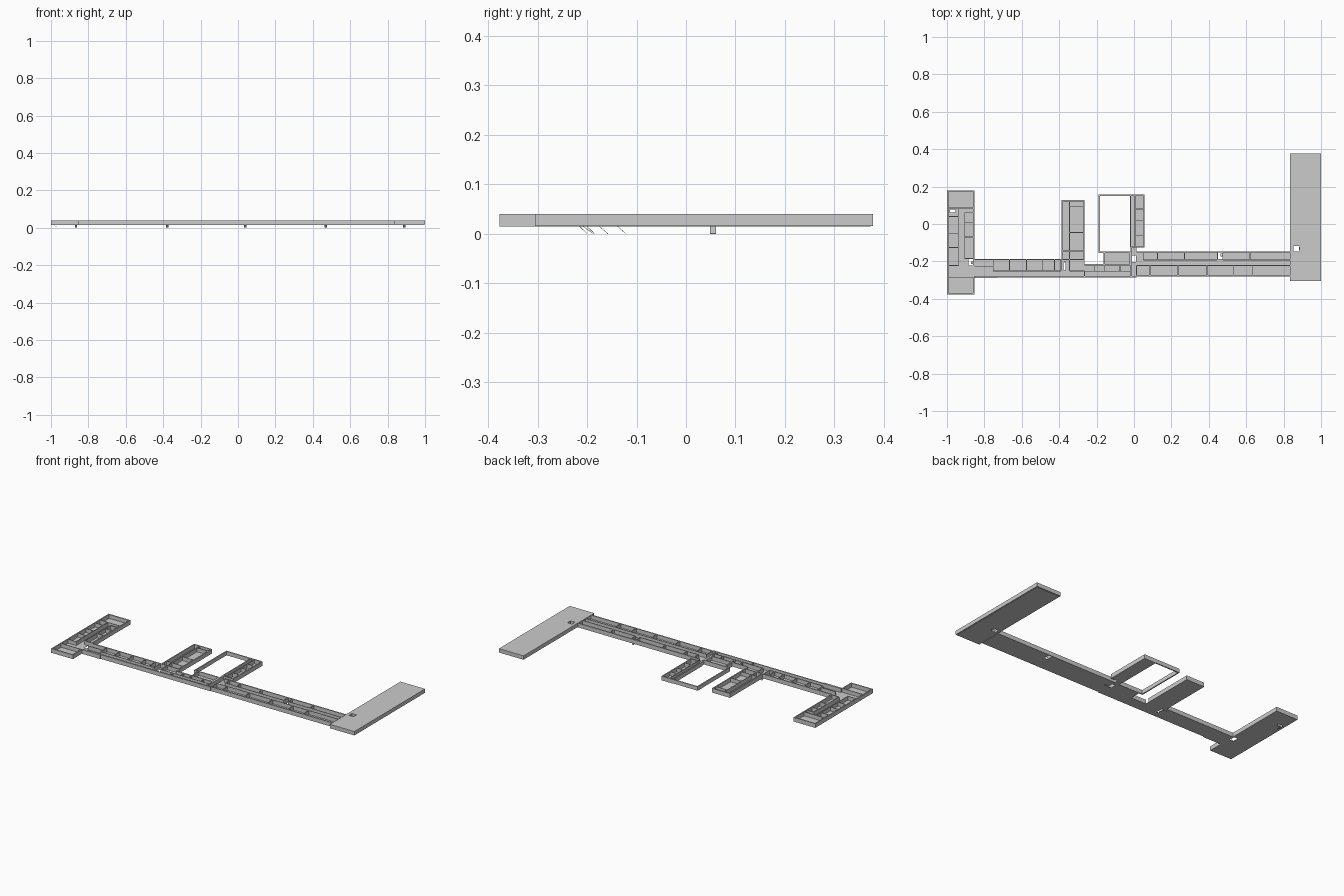
import bpy, bmesh
from mathutils import Vector

if "Cube" in bpy.data.objects:
    bpy.data.objects.remove(bpy.data.objects["Cube"])

FLOOR, BASE, TOP = 0.0145, 0.0162, 0.04   # floor underside, wall foot, wall top
OUT, IN = 0.007, 0.004                    # outer and inner wall thickness


def add_box(bm, x0, x1, y0, y1, z0, z1):
    v = [bm.verts.new((x, y, z)) for z in (z0, z1)
         for x, y in ((x0, y0), (x1, y0), (x1, y1), (x0, y1))]
    for f in ((3, 2, 1, 0), (4, 5, 6, 7), (0, 1, 5, 4),
              (1, 2, 6, 5), (2, 3, 7, 6), (3, 0, 4, 7)):
        bm.faces.new([v[i] for i in f])


def finish(bm, name):
    me = bpy.data.meshes.new(name)
    bm.to_mesh(me)
    bm.free()
    ob = bpy.data.objects.new(name, me)
    bpy.context.collection.objects.link(ob)
    return ob


def plate(name, rect, z0, z1, hole=None):
    """Flat plate, optionally with a rectangular stairwell opening."""
    x0, x1, y0, y1 = rect
    bm = bmesh.new()
    if hole:
        a, b, c, d = hole
        add_box(bm, x0, a, y0, y1, z0, z1)
        add_box(bm, b, x1, y0, y1, z0, z1)
        add_box(bm, a, b, y0, c, z0, z1)
        add_box(bm, a, b, d, y1, z0, z1)
    else:
        add_box(bm, x0, x1, y0, y1, z0, z1)
    return finish(bm, name)


def outline(name, rect, sides="LRBT"):
    """Outer walls on the chosen sides of a rectangle."""
    x0, x1, y0, y1 = rect
    bm = bmesh.new()
    if "L" in sides: add_box(bm, x0, x0 + OUT, y0, y1, BASE, TOP)
    if "R" in sides: add_box(bm, x1 - OUT, x1, y0, y1, BASE, TOP)
    if "B" in sides: add_box(bm, x0, x1, y0, y0 + OUT, BASE, TOP)
    if "T" in sides: add_box(bm, x0, x1, y1 - OUT, y1, BASE, TOP)
    return finish(bm, name)


def partitions(name, along_x=(), along_y=()):
    """along_x: (y, x0, x1) walls; along_y: (y0, y1, [x, ...]) walls."""
    bm = bmesh.new()
    h = IN / 2
    for y, a, b in along_x:
        add_box(bm, a, b, y - h, y + h, BASE, TOP)
    for a, b, xs in along_y:
        for x in xs:
            add_box(bm, x - h, x + h, a, b, BASE, TOP)
    return finish(bm, name)


def ramp(name, start, end, width):
    """Thin sloping stair flight hanging below the floor."""
    s, e = Vector(start), Vector(end)
    d = e - s
    side = Vector((-d.y, d.x, 0)).normalized() * width / 2
    t = Vector((0, 0, 0.0012))
    bm = bmesh.new()
    lo = [bm.verts.new(p) for p in (s - side, e - side, e + side, s + side)]
    hi = [bm.verts.new(v.co + t) for v in lo]
    bm.faces.new(lo[::-1])
    bm.faces.new(hi)
    for i in range(4):
        j = (i + 1) % 4
        bm.faces.new((lo[i], lo[j], hi[j], hi[i]))
    bmesh.ops.recalc_face_normals(bm, faces=bm.faces)
    return finish(bm, name)


# Left wing
left = (-1.0, -0.853, -0.377, 0.18)
plate("left_wing_floor_south", (-1.0, -0.853, -0.377, 0.0), FLOOR, BASE,
      (-0.885, -0.86, -0.222, -0.185))
plate("left_wing_floor_north", (-1.0, -0.853, 0.0, 0.18), FLOOR, BASE,
      (-0.985, -0.955, 0.062, 0.078))
outline("left_wing_outer_walls", left, "LBT")
outline("left_wing_east_wall_north", (-0.9, -0.853, -0.185, 0.18), "R")
outline("left_wing_east_wall_south", (-0.9, -0.853, -0.377, -0.288), "R")
partitions("left_wing_partitions",
           [(0.086, -1, -0.853), (-0.288, -1, -0.853), (-0.222, -1, -0.935)] +
           [(y, -1, -0.94) for y in (0.04, -0.05, -0.125)] +
           [(y, -0.905, -0.853) for y in (0.06, 0.01, -0.07, -0.185)],
           [(-0.222, 0.086, [-0.94]), (-0.185, 0.06, [-0.905])])

# West corridor
west = (-0.853, -0.264, -0.285, -0.186)
plate("west_corridor_floor", west, FLOOR, BASE, (-0.378, -0.365, -0.245, -0.2))
outline("west_corridor_walls", west, "BT")
plate("west_corridor_step", (-0.853, -0.73, -0.29, -0.285), FLOOR, TOP)
partitions("west_corridor_partitions",
           [(-0.251, -0.753, -0.39), (-0.229, -0.853, -0.753),
            (-0.251, -0.345, -0.264)],
           [(-0.251, -0.186, [-0.753, -0.665, -0.575, -0.488, -0.425, -0.39, -0.345]),
            (-0.285, -0.251, [-0.264])])

# Small north block
block = (-0.387, -0.264, -0.186, 0.128)
plate("small_block_floor", block, FLOOR, BASE)
outline("small_block_walls", block, "LRT")
partitions("small_block_partitions",
           [(-0.145, -0.387, -0.264), (-0.045, -0.345, -0.264), (0.095, -0.345, -0.264)],
           [(-0.186, 0.128, [-0.345])])

# Middle corridor
plate("middle_corridor_floor", (-0.264, -0.018, -0.285, -0.215), FLOOR, BASE)
outline("middle_corridor_walls", (-0.264, -0.018, -0.285, -0.215), "BT")
plate("middle_room_floor", (-0.162, -0.018, -0.215, -0.148), FLOOR, BASE)
outline("middle_room_walls", (-0.162, -0.018, -0.215, -0.148), "LRT")
partitions("middle_partitions", [(-0.252, -0.264, -0.018)],
           [(-0.252, -0.215, [-0.21, -0.157, -0.075])])

# Courtyard frame with a narrow room strip on its east side
outline("courtyard_walls", (-0.189, 0.057, -0.148, 0.157), "LT")
plate("courtyard_south_wall", (-0.189, -0.018, -0.155, -0.148), BASE, TOP)
strip = (-0.022, 0.057, -0.126, 0.157)
plate("court_strip_floor", strip, FLOOR, BASE)
outline("court_strip_walls", strip, "LRBT")
partitions("court_strip_partitions",
           [(y, 0.005, 0.057) for y in (0.08, 0.02, -0.06)],
           [(-0.126, 0.157, [0.005])])

# Stair hall joining the two corridors
plate("stair_hall_floor", (-0.018, 0.014, -0.285, -0.126), FLOOR, BASE,
      (-0.01, 0.012, -0.203, -0.168))
outline("stair_hall_walls", (-0.018, 0.014, -0.285, -0.126), "BL")

# East corridor
east = (0.014, 0.836, -0.281, -0.146)
plate("east_corridor_floor", east, FLOOR, BASE, (0.45, 0.472, -0.188, -0.15))
outline("east_corridor_walls", east, "BT")
partitions("east_corridor_partitions",
           [(-0.192, 0.05, 0.445), (-0.192, 0.475, 0.836), (-0.222, 0.014, 0.836)],
           [(-0.281, -0.222, [0.014, 0.085, 0.235, 0.39, 0.53, 0.635]),
            (-0.192, -0.146, [0.05, 0.125, 0.27, 0.445, 0.475, 0.62])])

# Solid right slab with a stairwell
slab = (0.834, 1.0, -0.305, 0.378)
plate("right_slab", slab, 0.0162, TOP, (0.853, 0.884, -0.148, -0.118))
plate("right_slab_soffit", (0.839, 0.995, -0.3, 0.373), FLOOR, 0.0162,
      (0.853, 0.884, -0.148, -0.118))
partitions("stairwell_kerb", [(-0.106, 0.845, 0.895)], [(-0.145, -0.106, [0.895])])

# Stair flights reaching down to the ground
for i, (x, y0, y1) in enumerate(((-0.866, -0.215, -0.2), (-0.379, -0.208, -0.187),
                                 (0.038, -0.2, -0.185), (0.47, -0.175, -0.158),
                                 (0.89, -0.138, -0.122))):
    ramp(f"stair_flight_{i + 1}", (x, y0, FLOOR), (x, y1, 0), 0.013)
ramp("north_stair_flight", (-0.985, 0.055, FLOOR), (-0.965, 0.055, 0), 0.012)
